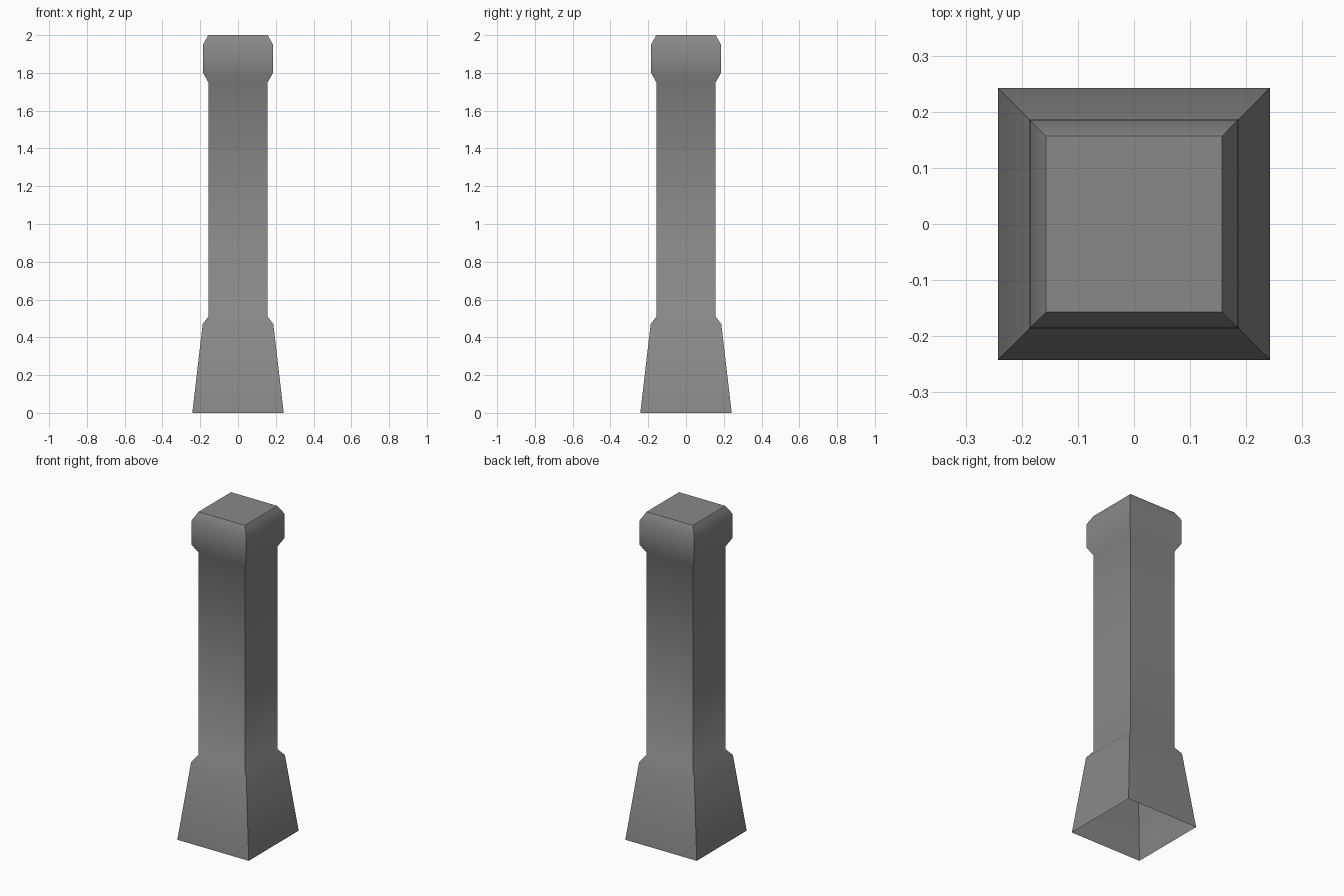
import bpy, bmesh, math

if "Cube" in bpy.data.objects:
    bpy.data.objects.remove(bpy.data.objects["Cube"])

# Half-width and height up the square post: flared base, shaft, bevelled cap
PROFILE = [(0.242, 0), (0.187, 0.47), (0.157, 0.51), (0.157, 1.75),
           (0.185, 1.80), (0.185, 1.95), (0.157, 2.0)]

stone = bpy.data.materials.new("grey stone")
stone.diffuse_color = (0.25, 0.25, 0.25, 1)
stone.use_nodes = True
stone.node_tree.nodes["Principled BSDF"].inputs["Base Color"].default_value = stone.diffuse_color

# Stack square rings and bridge them; the underside stays open
bm = bmesh.new()
rings = [[bm.verts.new((sx * r, sy * r, z))
          for sx, sy in ((-1, -1), (1, -1), (1, 1), (-1, 1))] for r, z in PROFILE]
for low, high in zip(rings, rings[1:]):
    for i in range(4):
        j = (i + 1) % 4
        bm.faces.new((low[i], low[j], high[j], high[i]))
bm.faces.new(rings[-1])  # flat top

mesh = bpy.data.meshes.new("post")
bm.to_mesh(mesh)
bm.free()
mesh.materials.append(stone)
post = bpy.data.objects.new("post", mesh)
bpy.context.collection.objects.link(post)

# Soft bevels, crisp corners
bpy.context.view_layer.objects.active = post
post.select_set(True)
bpy.ops.object.shade_smooth_by_angle(angle=math.radians(45))
